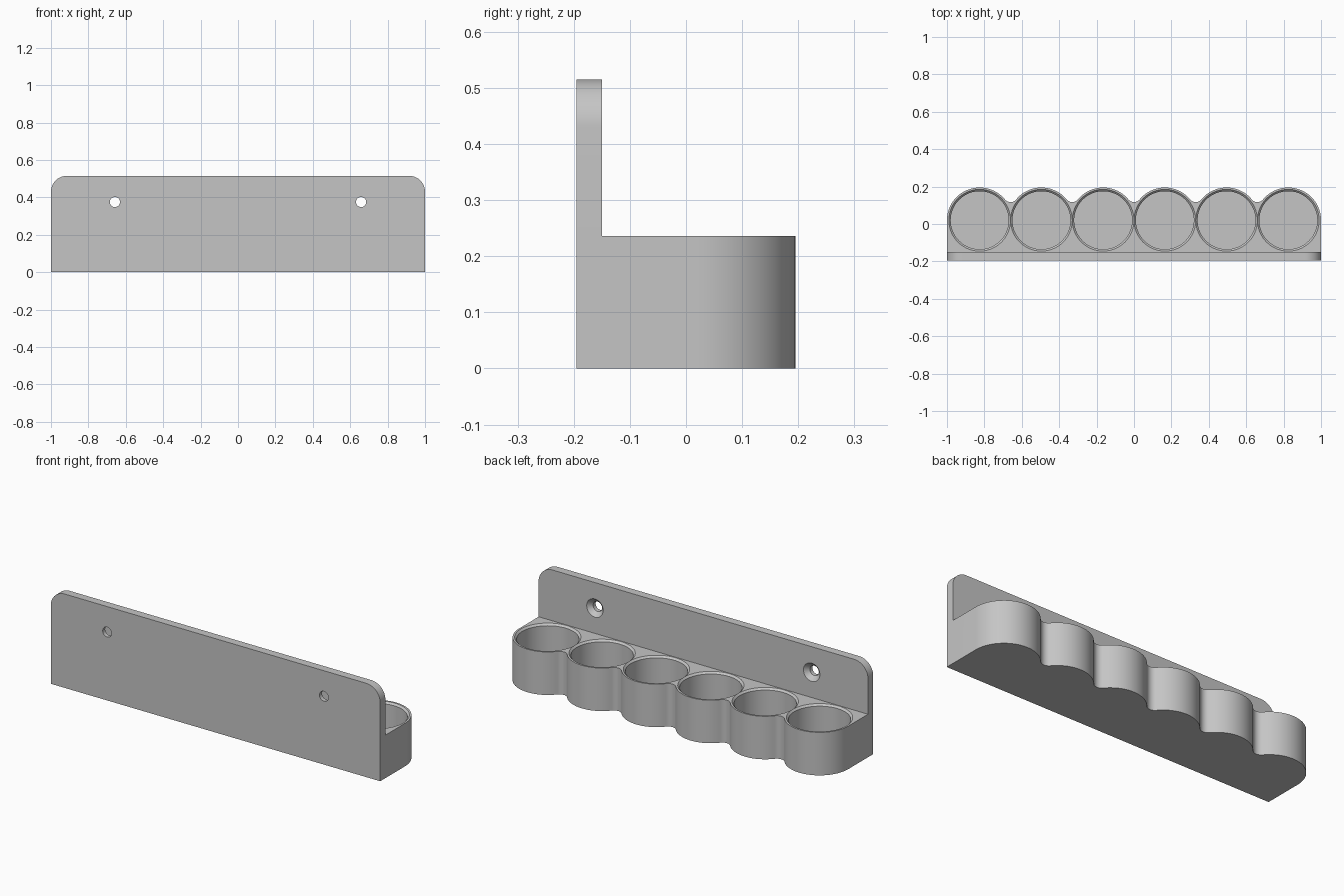
import bpy, bmesh, math
from mathutils import Matrix, Vector

old = bpy.data.objects.get("Cube")
if old:
    bpy.data.objects.remove(old, do_unlink=True)

# Main sizes
FRONT, PLATE_BACK, CUP_Y = -0.195, -0.15, 0.02
BASE_H, PLATE_H, CORNER = 0.236, 0.515, 0.085
CUP_R, PITCH, COUNT = 0.175, 0.33, 6
FILLET, FLOOR = 0.0385, 0.035
SCREW_X, SCREW_Z = 0.658, 0.375

grey = bpy.data.materials.new("plain grey")
grey.use_nodes = True
color = (0.56, 0.56, 0.56, 1)
grey.diffuse_color = color
grey.node_tree.nodes["Principled BSDF"].inputs["Base Color"].default_value = color


def arc(cx, cy, r, start, end, steps):
    """Points on an arc, angles in degrees."""
    angles = [math.radians(start + (end - start) * i / steps) for i in range(steps + 1)]
    return [(cx + r * math.cos(a), cy + r * math.sin(a)) for a in angles]


def finish(bm, name):
    bmesh.ops.remove_doubles(bm, verts=bm.verts, dist=1e-5)
    bmesh.ops.recalc_face_normals(bm, faces=bm.faces)
    mesh = bpy.data.meshes.new(name)
    bm.to_mesh(mesh)
    bm.free()
    mesh.materials.append(grey)
    obj = bpy.data.objects.new(name, mesh)
    bpy.context.collection.objects.link(obj)
    return obj


def prism(name, points, direction):
    """Extrude a closed outline of 3D points."""
    bm = bmesh.new()
    face = bm.faces.new([bm.verts.new(p) for p in points])
    out = bmesh.ops.extrude_face_region(bm, geom=[face])
    moved = [v for v in out["geom"] if isinstance(v, bmesh.types.BMVert)]
    bmesh.ops.translate(bm, verts=moved, vec=Vector(direction))
    return finish(bm, name)


def turned_cutter(name, profile, places, turn, steps):
    """Closed turned solids from a (radius, height) profile, one per place."""
    bm = bmesh.new()
    for place in places:
        matrix = Matrix.Translation(place) @ turn
        rings = [[bm.verts.new(matrix @ Vector((x, y, h)))
                  for x, y in arc(0, 0, r, 0, 360, steps)[:-1]] for r, h in profile]
        for low, high in zip(rings, rings[1:]):
            for i in range(steps):
                j = (i + 1) % steps
                bm.faces.new((low[i], low[j], high[j], high[i]))
        bm.faces.new(rings[0][::-1])
        bm.faces.new(rings[-1])
    obj = finish(bm, name)
    obj.hide_render = True
    return obj


def combine(target, other, operation):
    """Apply a boolean and remove the helper."""
    mod = target.modifiers.new(operation.lower(), "BOOLEAN")
    mod.operation, mod.object, mod.solver = operation, other, "EXACT"
    bpy.ops.object.select_all(action="DESELECT")
    bpy.context.view_layer.objects.active = target
    target.select_set(True)
    bpy.ops.object.modifier_apply(modifier=mod.name)
    bpy.data.objects.remove(other, do_unlink=True)


# Wall plate with rounded upper corners
plate = [(-1, 0), (1, 0)]
plate += arc(1 - CORNER, PLATE_H - CORNER, CORNER, 0, 90, 16)
plate += arc(CORNER - 1, PLATE_H - CORNER, CORNER, 90, 180, 16)
rack = prism("tool_rack", [(x, FRONT, z) for x, z in plate], (0, PLATE_BACK - FRONT, 0))

# Scalloped holder block, lobes joined by small concave fillets
centers = [(i - (COUNT - 1) / 2) * PITCH for i in range(COUNT)]
half = PITCH / 2
rise = math.sqrt((CUP_R + FILLET) ** 2 - half ** 2)
tangent = math.degrees(math.atan2(rise, half))
outline = [(-1, FRONT), (1, FRONT)]
for i, cx in enumerate(reversed(centers)):
    start = 0 if i == 0 else tangent
    end = 180 if i == COUNT - 1 else 180 - tangent
    outline += arc(cx, CUP_Y, CUP_R, start, end, 32)
    if i < COUNT - 1:
        outline += arc(cx - half, CUP_Y + rise, FILLET, -tangent, tangent - 180, 12)[1:-1]
block = prism("holder_block", [(x, y, 0) for x, y in outline], (0, 0, BASE_H))
combine(rack, block, "UNION")

# Round pockets with a chamfered rim
pocket = [(0.155, FLOOR), (0.155, BASE_H - 0.01), (0.165, BASE_H), (0.165, BASE_H + 0.02)]
cutter = turned_cutter("pocket_cutter", pocket, [Vector((x, CUP_Y, 0)) for x in centers],
                       Matrix.Identity(4), 72)
combine(rack, cutter, "DIFFERENCE")

# Countersunk screw holes
screw = [(0.027, FRONT - 0.02), (0.027, PLATE_BACK - 0.023),
         (0.05, PLATE_BACK), (0.05, PLATE_BACK + 0.02)]
cutter = turned_cutter("screw_cutter", screw,
                       [Vector((s * SCREW_X, 0, SCREW_Z)) for s in (-1, 1)],
                       Matrix.Rotation(-math.pi / 2, 4, "X"), 40)
combine(rack, cutter, "DIFFERENCE")

# Merge coplanar leftovers and smooth the curved walls
bm = bmesh.new()
bm.from_mesh(rack.data)
bmesh.ops.remove_doubles(bm, verts=bm.verts, dist=1e-5)
bmesh.ops.dissolve_limit(bm, angle_limit=0.002, verts=bm.verts, edges=bm.edges)
bm.to_mesh(rack.data)
bm.free()
rack.select_set(True)
bpy.context.view_layer.objects.active = rack
bpy.ops.object.shade_smooth_by_angle(angle=math.radians(25))
